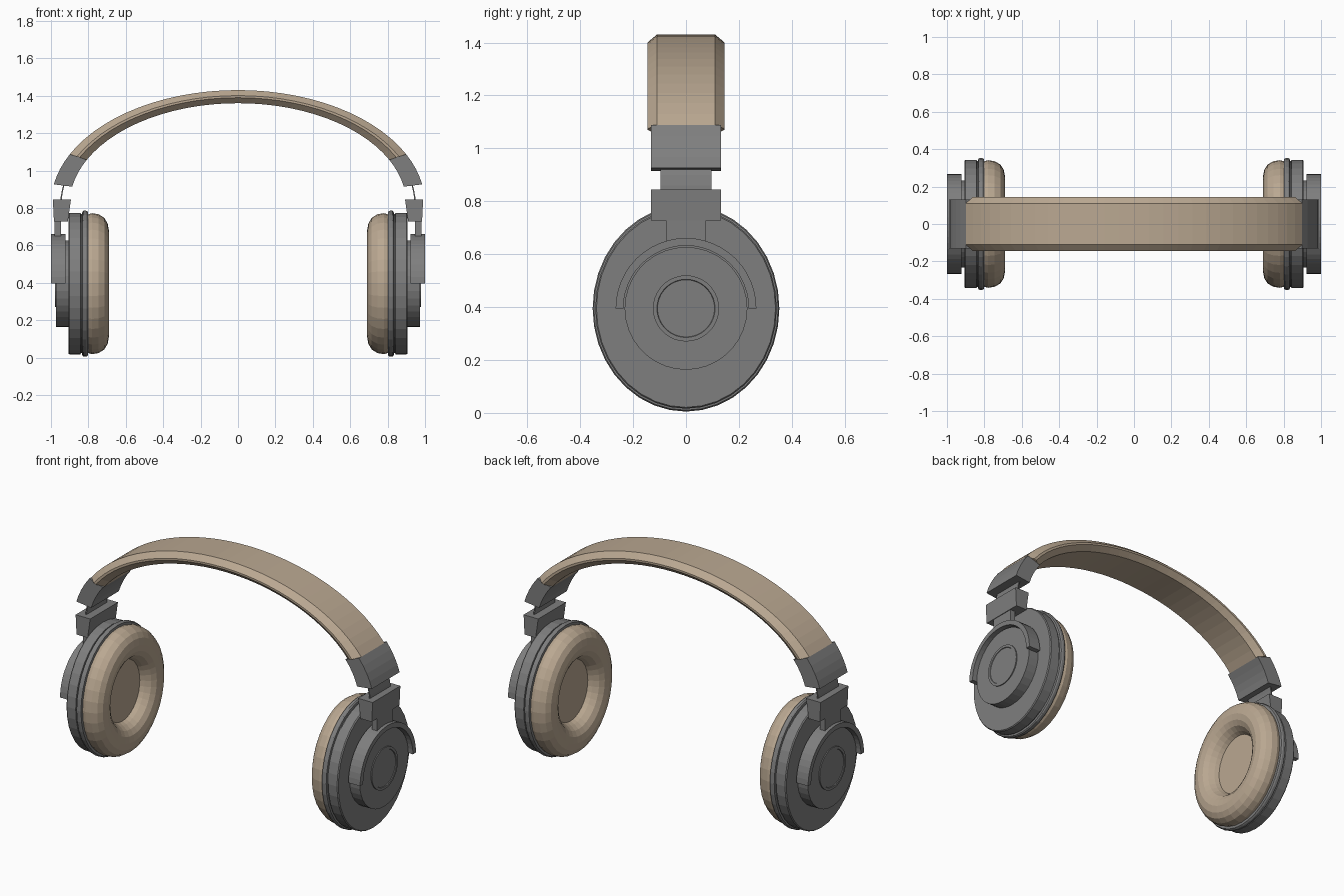
import bpy, bmesh
from math import sin, cos, pi, radians

cube = bpy.data.objects.get("Cube")
if cube:
    bpy.data.objects.remove(cube)


def material(name, rgb):
    m = bpy.data.materials.new(name)
    m.use_nodes = True
    m.diffuse_color = (*rgb, 1)
    m.node_tree.nodes["Principled BSDF"].inputs["Base Color"].default_value = (*rgb, 1)
    return m


GRAY = material("dark gray plastic", (0.21, 0.21, 0.21))
TAN = material("tan leather", (0.49, 0.39, 0.285))
CUP_Z = 0.395


def loft(name, rings, mat, mirror=True):
    """Skin a row of closed rings, cap both ends, mirror to the other side."""
    bm = bmesh.new()
    rows = [[bm.verts.new(p) for p in ring] for ring in rings]
    n = len(rows[0])
    for a, b in zip(rows, rows[1:]):
        for i in range(n):
            j = (i + 1) % n
            bm.faces.new((a[i], a[j], b[j], b[i]))
    bm.faces.new(rows[0])
    bm.faces.new(rows[-1])
    bmesh.ops.recalc_face_normals(bm, faces=bm.faces)
    mesh = bpy.data.meshes.new(name)
    bm.to_mesh(mesh)
    bm.free()
    mesh.materials.append(mat)
    ob = bpy.data.objects.new(name, mesh)
    bpy.context.collection.objects.link(ob)
    if mirror:
        ob.modifiers.new("Mirror", 'MIRROR').use_axis = (True, False, False)
    return ob


def lathe(name, profile, mat, squash=1.0, n=36):
    """Spin (x, radius) pairs about the cup axis."""
    loft(name, [[(x, squash * r * sin(2 * pi * i / n), CUP_Z + r * cos(2 * pi * i / n))
                 for i in range(n)] for x, r in profile], mat)


def sweep(name, section, start, end, steps, mat, mirror=True):
    """Sweep (depth, y) points along the band arch; depth 0 is outside, 1 inside."""
    rings = []
    for k in range(steps + 1):
        t = radians(start + (end - start) * k / steps)
        rings.append([((1 - 0.1 * d) * sin(t), y, 0.82 + (0.61 - 0.07 * d) * cos(t))
                      for d, y in section])
    loft(name, rings, mat, mirror)


def slab(name, outline, half_width, mat):
    """Extrude an (x, z) outline along y."""
    loft(name, [[(x, y, z) for x, z in outline] for y in (-half_width, half_width)], mat)


def rect(d0, d1, w):
    return [(d0, -w), (d0, w), (d1, w), (d1, -w)]


# Headband with chamfered edges
sweep("headband", [(0, -0.11), (0, 0.11), (0.42, 0.145), (0.58, 0.145),
                   (1, 0.115), (1, -0.115), (0.58, -0.145), (0.42, -0.145)],
      -64, 64, 28, TAN, mirror=False)

# Band end caps and thin sliders
sweep("band_end", rect(0, 1, 0.132), 64, 80, 4, GRAY)
sweep("slider", rect(0.5, 0.57, 0.097), 78, 90, 3, GRAY)

# Hinge block and stem
slab("hinge_block", [(0.984, 0.727), (0.99, 0.845), (0.893, 0.845), (0.91, 0.727)], 0.132, GRAY)
slab("hinge_stem", [(0.98, 0.64), (0.98, 0.735), (0.947, 0.735), (0.947, 0.64)], 0.075, GRAY)

# Half-ring yoke over the puck
yoke = []
for k in range(25):
    a = pi * k / 24
    yoke.append([(x, r * cos(a), CUP_Z + r * sin(a))
                 for x, r in ((0.922, 0.237), (1, 0.237), (1, 0.266), (0.922, 0.266))])
loft("yoke", yoke, GRAY)

# Ear cup shell with a raised rim between two grooves
lathe("ear_cup", [(0.78, 0.365), (0.8, 0.365), (0.803, 0.385), (0.812, 0.39), (0.825, 0.39),
                  (0.832, 0.385), (0.834, 0.372), (0.84, 0.372), (0.842, 0.379),
                  (0.9, 0.379), (0.906, 0.374)], GRAY, 0.905)

# Outer puck with a slightly raised centre
lathe("puck", [(0.9, 0.232), (0.973, 0.232), (0.973, 0.125), (0.979, 0.125),
               (0.979, 0.11), (0.975, 0.108)], GRAY)

# Soft cushion with a recessed floor
lathe("ear_cushion", [(0.81, 0.368), (0.78, 0.377), (0.745, 0.371), (0.715, 0.352),
                      (0.697, 0.322), (0.69, 0.283), (0.697, 0.246), (0.715, 0.216),
                      (0.745, 0.194), (0.77, 0.182)], TAN, 0.905)
